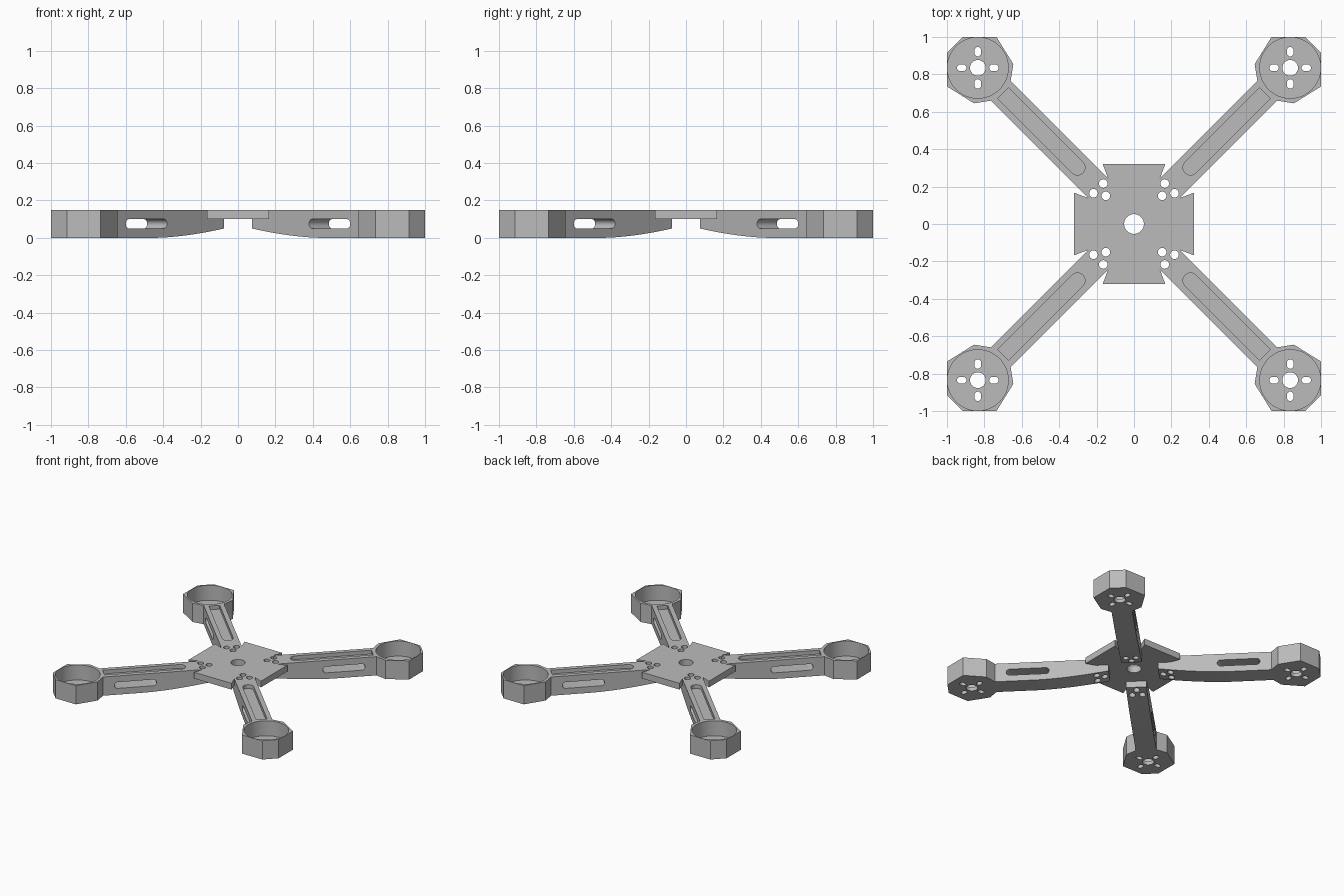
import bpy, bmesh
from math import radians, cos, sin, pi
from mathutils import Matrix, Vector

cube = bpy.data.objects.get("Cube")
if cube:
    bpy.data.objects.remove(cube, do_unlink=True)

grey = bpy.data.materials.new("matte grey")
grey.use_nodes = True
grey.diffuse_color = (0.5, 0.5, 0.5, 1)
grey.node_tree.nodes["Principled BSDF"].inputs["Base Color"].default_value = (0.5, 0.5, 0.5, 1)

HEIGHT = 0.15      # overall thickness
PLATE_Z = 0.10     # underside of the centre plate
HALF = 0.075       # half width of an arm
SEAT = 0.274       # where the arm steps up beside the plate
POD = 1.181        # distance of the motor pod from the centre


def prism(name, points, low, high, sideways=False):
    """Extrude an outline upward, or an (along, up) outline across the arm."""
    bm = bmesh.new()
    if sideways:
        verts = [bm.verts.new((p[0], low, p[1])) for p in points]
        step = Vector((0, high - low, 0))
    else:
        verts = [bm.verts.new((p[0], p[1], low)) for p in points]
        step = Vector((0, 0, high - low))
    face = bm.faces.new(verts)
    grown = bmesh.ops.extrude_face_region(bm, geom=[face])["geom"]
    bmesh.ops.translate(bm, vec=step, verts=[g for g in grown if isinstance(g, bmesh.types.BMVert)])
    bmesh.ops.recalc_face_normals(bm, faces=bm.faces)
    mesh = bpy.data.meshes.new(name)
    bm.to_mesh(mesh)
    bm.free()
    mesh.materials.append(grey)
    obj = bpy.data.objects.new(name, mesh)
    bpy.context.collection.objects.link(obj)
    return obj


def arc(cx, cy, r, start, end, n):
    angles = [radians(start + (end - start) * i / n) for i in range(n + 1)]
    return [(cx + r * cos(a), cy + r * sin(a)) for a in angles]


def circle(cx, cy, r, n=32):
    return arc(cx, cy, r, 0, 360, n)[:-1]


def stadium(x0, x1, y, r):
    return arc(x1 - r, y, r, -90, 90, 12) + arc(x0 + r, y, r, 90, 270, 12)


def turned(points, angle):
    m = Matrix.Rotation(angle, 2)
    return [tuple(m @ Vector(p)) for p in points]


def combine(obj, tool, operation="DIFFERENCE"):
    """Apply a boolean and discard the tool."""
    mod = obj.modifiers.new("cut", "BOOLEAN")
    mod.operation, mod.solver, mod.object = operation, "EXACT", tool
    bpy.context.view_layer.update()
    graph = bpy.context.evaluated_depsgraph_get()
    mesh = bpy.data.meshes.new_from_object(obj.evaluated_get(graph))
    obj.modifiers.clear()
    obj.data = mesh
    bpy.data.objects.remove(tool, do_unlink=True)


def drill(obj, outline, low=-0.1, high=0.3, sideways=False):
    combine(obj, prism("cutter", outline, low, high, sideways))


def finish(obj):
    bpy.ops.object.select_all(action="DESELECT")
    obj.select_set(True)
    bpy.context.view_layer.objects.active = obj
    bpy.ops.object.shade_smooth_by_angle(angle=radians(30))


screws = [(0.213, 0), (0.269, 0.037), (0.269, -0.037)]

# Arm: side profile with an upswept belly and a step under the plate
inner, flat = 0.18, 0.71
belly = [(inner + (flat - inner) * i / 12, 0.05 * (1 - i / 12) ** 1.7) for i in range(13)]
profile = belly + [(1.02, 0), (1.02, HEIGHT), (SEAT, HEIGHT), (SEAT, PLATE_Z), (inner, PLATE_Z)]
arm = prism("front_left_arm", profile, -HALF, HALF, True)

# Motor pod: faceted cup joined to the arm
corners = [(19, 0.183), (76, 0.193), (129, 0.191), (159, 0.191)]
half = [(POD + r * cos(radians(a)), r * sin(radians(a))) for a, r in corners]
pod = prism("pod", half + [(x, -y) for x, y in reversed(half)], 0, HEIGHT)
combine(arm, pod, "UNION")
drill(arm, circle(POD, 0, 0.163, 48), 0.03)

# Motor shaft hole and four radial mounting slots
drill(arm, circle(POD, 0, 0.042))
for k in range(4):
    slot = turned(stadium(0.061, 0.111, 0, 0.018), pi / 4 + k * pi / 2)
    drill(arm, [(x + POD, y) for x, y in slot])

# Top channel, side window and screw holes
drill(arm, arc(0.427, 0, 0.04, 90, 270, 16) + [(0.99, -0.04), (0.99, 0.04)], 0.12)
drill(arm, stadium(0.612, 0.924, 0.075, 0.025), -0.2, 0.2, True)
for x, y in screws:
    drill(arm, circle(x, y, 0.023, 24))
finish(arm)

# Four arms on the diagonals
names = ["back_left_arm", "back_right_arm", "front_right_arm", "front_left_arm"]
for k, name in enumerate(names):
    part = arm if name == "front_left_arm" else arm.copy()
    if part is not arm:
        bpy.context.collection.objects.link(part)
    part.name = name
    part.rotation_euler.z = pi / 4 + k * pi / 2

# Centre plate: square with flared notches where the arms meet it
notch = [(0.32, 0.167), (0.247, 0.14), (0.14, 0.247), (0.167, 0.32)]
outline = [p for k in range(4) for p in turned(notch, k * pi / 2)]
plate = prism("centre_plate", outline, PLATE_Z, HEIGHT)
drill(plate, circle(0, 0, 0.053))
for k in range(4):
    for x, y in screws:
        drill(plate, turned(circle(x, y, 0.023, 24), pi / 4 + k * pi / 2))
finish(plate)
